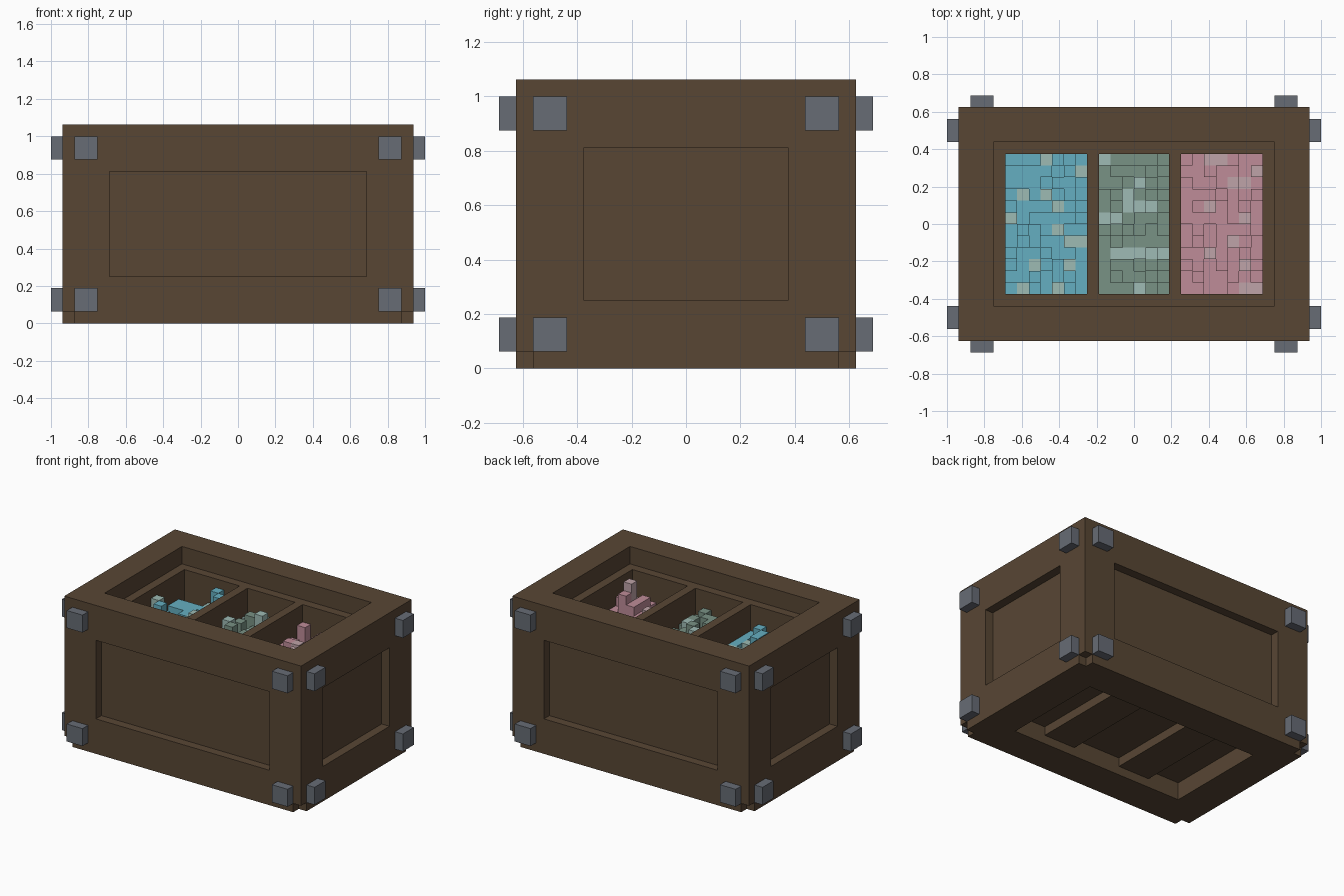
import bpy, bmesh, random
from mathutils import Matrix, Vector

if "Cube" in bpy.data.objects:
    bpy.data.objects.remove(bpy.data.objects["Cube"], do_unlink=True)

U = 1 / 16  # one block
random.seed(7)


def material(name, r, g, b):
    lin = [((c / 255 + 0.055) / 1.055) ** 2.4 for c in (r, g, b)] + [1]
    m = bpy.data.materials.new(name)
    m.use_nodes = True
    m.diffuse_color = lin
    m.node_tree.nodes["Principled BSDF"].inputs["Base Color"].default_value = lin
    return m


wood = material("brown wood", 88, 70, 52)
metal = material("grey metal", 103, 108, 117)
blue, pale_blue = material("blue", 101, 175, 193), material("pale blue", 157, 187, 179)
green, pale_green = material("green", 121, 146, 133), material("pale green", 159, 187, 181)
pink, pale_pink = material("pink", 191, 140, 152), material("pale pink", 191, 163, 168)


def add_object(name, bm, *mats):
    me = bpy.data.meshes.new(name)
    bm.to_mesh(me)
    bm.free()
    for m in mats:
        me.materials.append(m)
    ob = bpy.data.objects.new(name, me)
    bpy.context.collection.objects.link(ob)
    return ob


def box(name, lo, hi, mat):
    """Box between two corners given in blocks."""
    lo, hi = Vector(lo) * U, Vector(hi) * U
    bm = bmesh.new()
    bmesh.ops.create_cube(bm, size=1, matrix=Matrix.Translation((lo + hi) / 2)
                          @ Matrix.Diagonal((*(hi - lo), 1)))
    return add_object(name, bm, mat)


# Crate body, carved from one solid block
body = box("crate_body", (-15, -10, 0), (15, 10, 17), wood)
bins = [(-11, -4), (-3, 3), (4, 11)]
cuts = [((-12, -7, 15), (12, 7, 18)),    # top opening with ledge
        ((-11, -6, -1), (11, 6, 2))]     # underside recess
cuts += [((a, -6, 4), (b, 6, 16)) for a, b in bins]
for s in (-1, 1):
    # Recessed panels on the long and short sides
    y, x = sorted((s * 9, s * 11)), sorted((s * 14, s * 16))
    cuts.append(((-11, y[0], 4), (11, y[1], 13)))
    cuts.append(((x[0], -6, 4), (x[1], 6, 13)))
    # Small notches under the corners
    for t in (-1, 1):
        ny = sorted((t * 9, t * 11))
        cuts.append(((x[0], ny[0], -1), (x[1], ny[1], 1)))

cutters = []
for lo, hi in cuts:
    c = box("cutter", lo, hi, wood)
    c.hide_render = True
    mod = body.modifiers.new("carve", "BOOLEAN")
    mod.operation, mod.solver, mod.object = "DIFFERENCE", "EXACT", c
    cutters.append(c)
bpy.context.view_layer.update()
carved = bpy.data.meshes.new_from_object(
    body.evaluated_get(bpy.context.evaluated_depsgraph_get()))
body.modifiers.clear()
body.data = carved
for c in cutters:
    bpy.data.objects.remove(c, do_unlink=True)

# Two skids inside the underside recess
for name, a in (("right_skid", -7), ("left_skid", 3)):
    box(name, (a, -6, 1), (a + 4, 6, 2.2), wood)

# Metal studs near every corner of the four sides
for sx, side in ((-1, "right"), (1, "left")):
    for sy, end in ((-1, "front"), (1, "back")):
        for z, level in ((1, "lower"), (14, "upper")):
            x, y = sorted((sx * 12, sx * 14)), sorted((sy * 9.5, sy * 11))
            box(f"{level}_{end}_{side}_face_stud", (x[0], y[0], z), (x[1], y[1], z + 2), metal)
            x, y = sorted((sx * 14.5, sx * 16)), sorted((sy * 7, sy * 9))
            box(f"{level}_{end}_{side}_end_stud", (x[0], y[0], z), (x[1], y[1], z + 2), metal)


def pile(name, x0, width, mat, pale_mat, pale, tall):
    """Stepped heap of blocks; pale lists the cells in the second colour."""
    h = {(i, j): random.choice((11, 11, 12, 12, 12, 13, 13))
         for i in range(width) for j in range(12)}
    h.update(tall)
    bm = bmesh.new()

    def quad(pts, cell):
        f = bm.faces.new([bm.verts.new(Vector(p) * U) for p in pts])
        f.material_index = int(cell in pale)

    for (i, j), z in h.items():
        x, y = x0 + i, j - 6
        ring = [(x, y), (x + 1, y), (x + 1, y + 1), (x, y + 1)]
        quad([(*p, z) for p in ring], (i, j))
        steps = [(0, -1), (1, 0), (0, 1), (-1, 0)]
        for k, (di, dj) in enumerate(steps):
            low = h.get((i + di, j + dj), z)
            if low < z:
                a, b = ring[k], ring[(k + 1) % 4]
                quad([(*a, low), (*b, low), (*b, z), (*a, z)], (i, j))
    bmesh.ops.remove_doubles(bm, verts=bm.verts, dist=1e-5)
    add_object(name, bm, mat, pale_mat)


# Heaps in the three compartments
pile("blue_pile", -11, 7, blue, pale_blue,
     {(3, 11), (6, 10), (1, 8), (3, 8), (4, 7), (0, 6), (4, 5), (5, 4), (6, 4),
      (2, 2), (5, 2), (1, 0), (4, 0)},
     {(4, 11): 14, (5, 10): 14, (0, 6): 14, (1, 5): 14})
pile("green_pile", -3, 6, green, pale_green,
     {(0, 11), (3, 9), (2, 8), (2, 7), (3, 7), (4, 7), (0, 6), (1, 6),
      (1, 3), (2, 3), (3, 3), (4, 3), (5, 3), (3, 0)},
     {(1, 6): 14, (2, 5): 14, (3, 9): 14})
pile("pink_pile", 4, 7, pink, pale_pink,
     {(2, 11), (3, 11), (6, 10), (4, 9), (5, 9), (2, 7), (5, 6), (2, 3),
      (4, 4), (5, 2), (5, 0), (6, 0)},
     {(5, 2): 15, (4, 2): 13, (5, 3): 14, (6, 2): 13})
